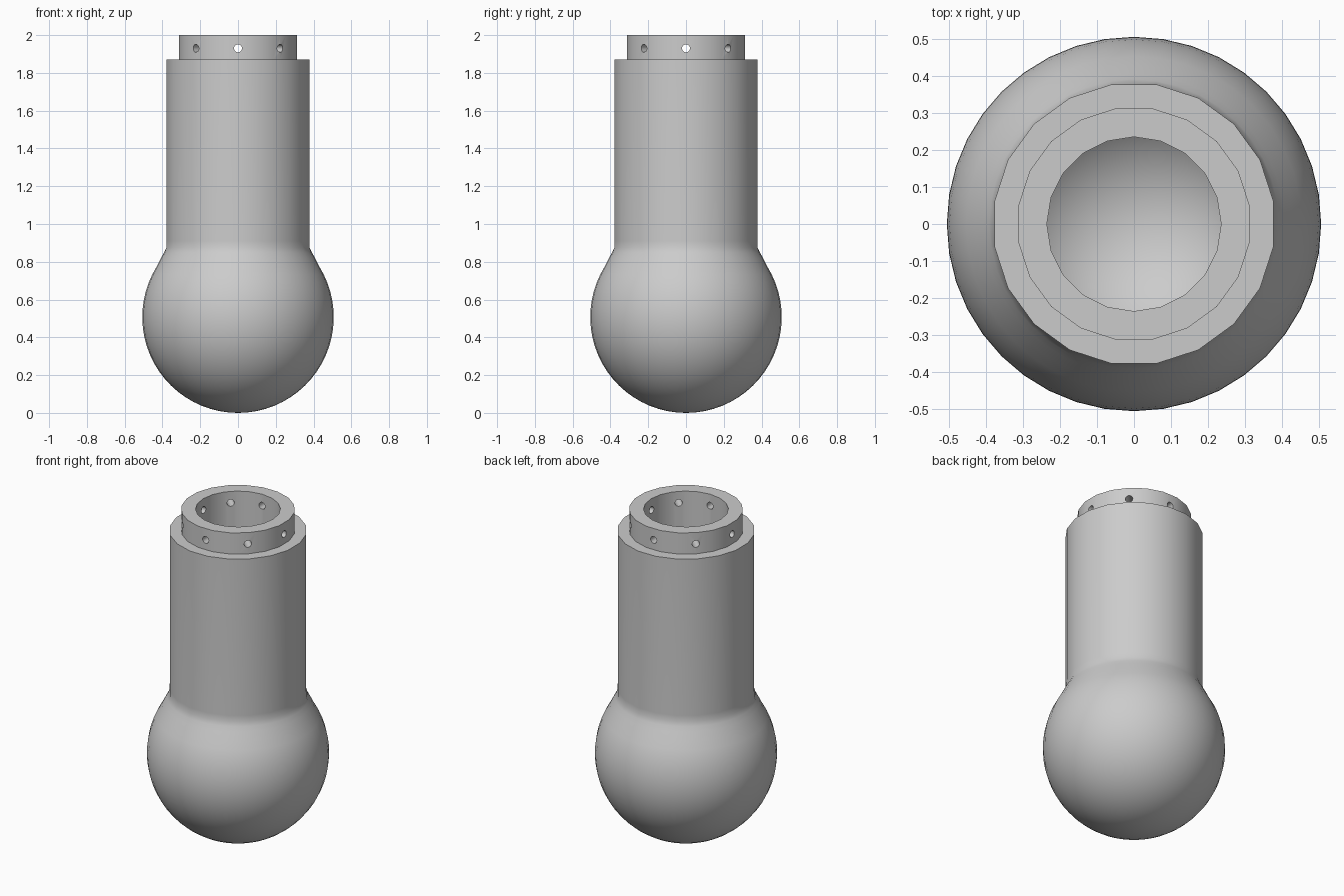
import bpy, bmesh, math

if "Cube" in bpy.data.objects:
    bpy.data.objects.remove(bpy.data.objects["Cube"])

SEG = 40
CHORD = math.cos(math.pi / 20)          # flattens alternate vertices into 20 sides

grey = bpy.data.materials.new("light grey")
grey.diffuse_color = (0.6, 0.6, 0.6, 1)
grey.use_nodes = True
grey.node_tree.nodes["Principled BSDF"].inputs["Base Color"].default_value = grey.diffuse_color


def arc(radius, cz, a0, a1, n):
    """Round profile points, angles measured from straight down."""
    return [(radius * math.sin(math.radians(a0 + (a1 - a0) * i / n)),
             cz - radius * math.cos(math.radians(a0 + (a1 - a0) * i / n)), None)
            for i in range(n + 1)]


# Profile (radius, height, flattened vertex parity): ball, fillet, neck, collar, bore, cavity
ball = arc(0.507, 0.507, 0, 122, 22)
fillet = [(0.407, 0.822, None), (0.392, 0.848, None), (0.384, 0.875, 0), (0.383, 0.91, 0)]
neck = [(0.383, 1.87, 0), (0.317, 1.87, 0), (0.317, 2.0, 0)]
bore = [(0.236, 2.0, 1), (0.236, 0.79, 1)]
cavity = arc(0.365, 0.507, 138, 0, 20)
profile = ball + fillet + neck + bore + cavity

bm = bmesh.new()
rings = []
for r, z, flat in profile:
    if r < 1e-5:
        rings.append([bm.verts.new((0, 0, z))] * SEG)
        continue
    ring = []
    for i in range(SEG):
        a = 2 * math.pi * i / SEG
        rr = r * CHORD if flat is not None and i % 2 == flat else r
        ring.append(bm.verts.new((rr * math.cos(a), rr * math.sin(a), z)))
    rings.append(ring)
for lo, hi in zip(rings, rings[1:]):
    for i in range(SEG):
        j = (i + 1) % SEG
        corners = list(dict.fromkeys([lo[i], lo[j], hi[j], hi[i]]))
        bm.faces.new(corners)
bmesh.ops.recalc_face_normals(bm, faces=bm.faces)
mesh = bpy.data.meshes.new("hollow_flask")
bm.to_mesh(mesh)
bm.free()
flask = bpy.data.objects.new("hollow_flask", mesh)
bpy.context.collection.objects.link(flask)
mesh.materials.append(grey)

# Eight small holes through the collar, drilled by four crossing rods
bm = bmesh.new()
for k in range(4):
    a = k * math.pi / 4
    made = bmesh.ops.create_cone(bm, cap_ends=True, segments=16, radius1=0.021,
                                 radius2=0.021, depth=0.14)["verts"]
    rods = [made]
    for end in (0, 1):
        if end:
            made = bmesh.ops.create_cone(bm, cap_ends=True, segments=16, radius1=0.021,
                                         radius2=0.021, depth=0.14)["verts"]
        t = a + end * math.pi
        for v in made:
            x, y, z = v.co
            d = 0.275 + z                # lay the rod along the radial direction
            v.co = (d * math.cos(t) - x * math.sin(t),
                    d * math.sin(t) + x * math.cos(t), 1.93 + y)
bmesh.ops.recalc_face_normals(bm, faces=bm.faces)
cut_mesh = bpy.data.meshes.new("hole_cutter")
bm.to_mesh(cut_mesh)
bm.free()
cut_mesh.materials.append(grey)
cutter = bpy.data.objects.new("hole_cutter", cut_mesh)
bpy.context.collection.objects.link(cutter)
cutter.hide_render = True

bpy.context.view_layer.objects.active = flask
flask.select_set(True)
mod = flask.modifiers.new("holes", "BOOLEAN")
mod.operation = "DIFFERENCE"
mod.solver = "EXACT"
mod.object = cutter
bpy.ops.object.modifier_apply(modifier=mod.name)
bpy.data.objects.remove(cutter)
bpy.ops.object.shade_smooth_by_angle(angle=math.radians(35))
